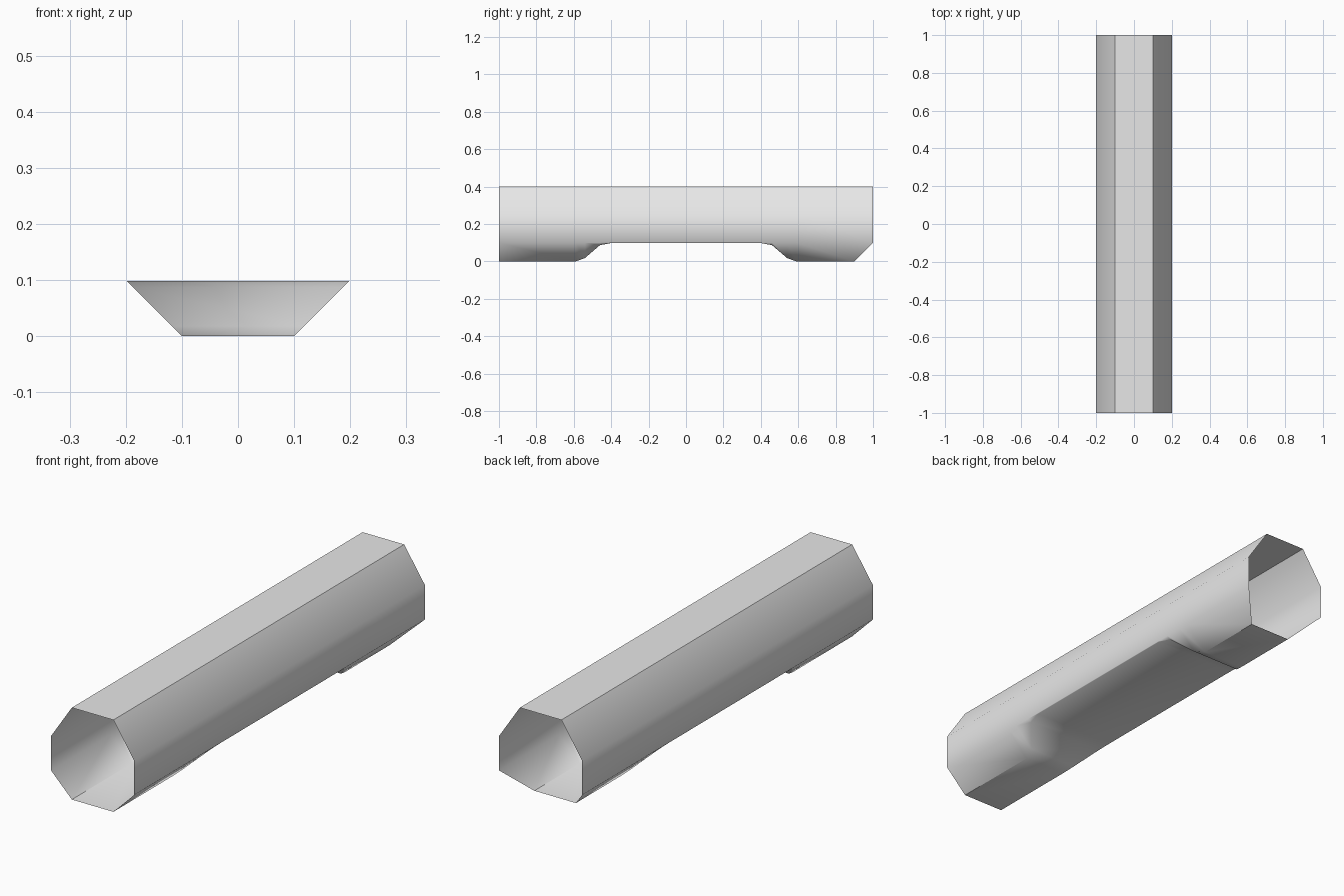
import bpy
import bmesh

cube = bpy.data.objects.get("Cube")
if cube:
    bpy.data.objects.remove(cube, do_unlink=True)

# Plain grey material
grey = bpy.data.materials.new("plain_grey")
grey.use_nodes = True
grey.diffuse_color = (0.8, 0.8, 0.8, 1)
grey.node_tree.nodes["Principled BSDF"].inputs["Base Color"].default_value = (0.8, 0.8, 0.8, 1)

# Underside recess: distance from the middle and floor height, one half
RECESS = [(0.40, 0.098), (0.46, 0.087), (0.54, 0.018), (0.59, 0.0), (1.0, 0.0)]
stations = [(-y, h) for y, h in reversed(RECESS)] + RECESS
FLOOR_END = 0.9  # the floor stops short of the back opening


def section(y, h):
    """Octagonal ring whose floor is raised to height h."""
    floor_y = min(y, FLOOR_END)
    half = [(0.1, y, 0.4), (0.2, y, 0.25), (0.2, y, 0.1), (0.1 + h, floor_y, h)]
    return half + [(-x, py, z) for x, py, z in reversed(half)]


# Open tube skinned through the sections
bm = bmesh.new()
rings = [[bm.verts.new(p) for p in section(y, h)] for y, h in stations]
for a, b in zip(rings, rings[1:]):
    for i in range(len(a)):
        j = (i + 1) % len(a)
        face = bm.faces.new((a[i], a[j], b[j], b[i]))
        face.smooth = True

# Crisp roof edges, and crisp floor edges wherever the floor is level
for a, b in zip(rings, rings[1:]):
    level = abs(a[3].co.z - b[3].co.z) < 0.001
    for i in (0, 7) + ((3, 4) if level else ()):
        bm.edges.get((a[i], b[i])).smooth = False

mesh = bpy.data.meshes.new("tube_shell")
bm.to_mesh(mesh)
bm.free()
mesh.materials.append(grey)
shell = bpy.data.objects.new("tube_shell", mesh)
bpy.context.collection.objects.link(shell)
